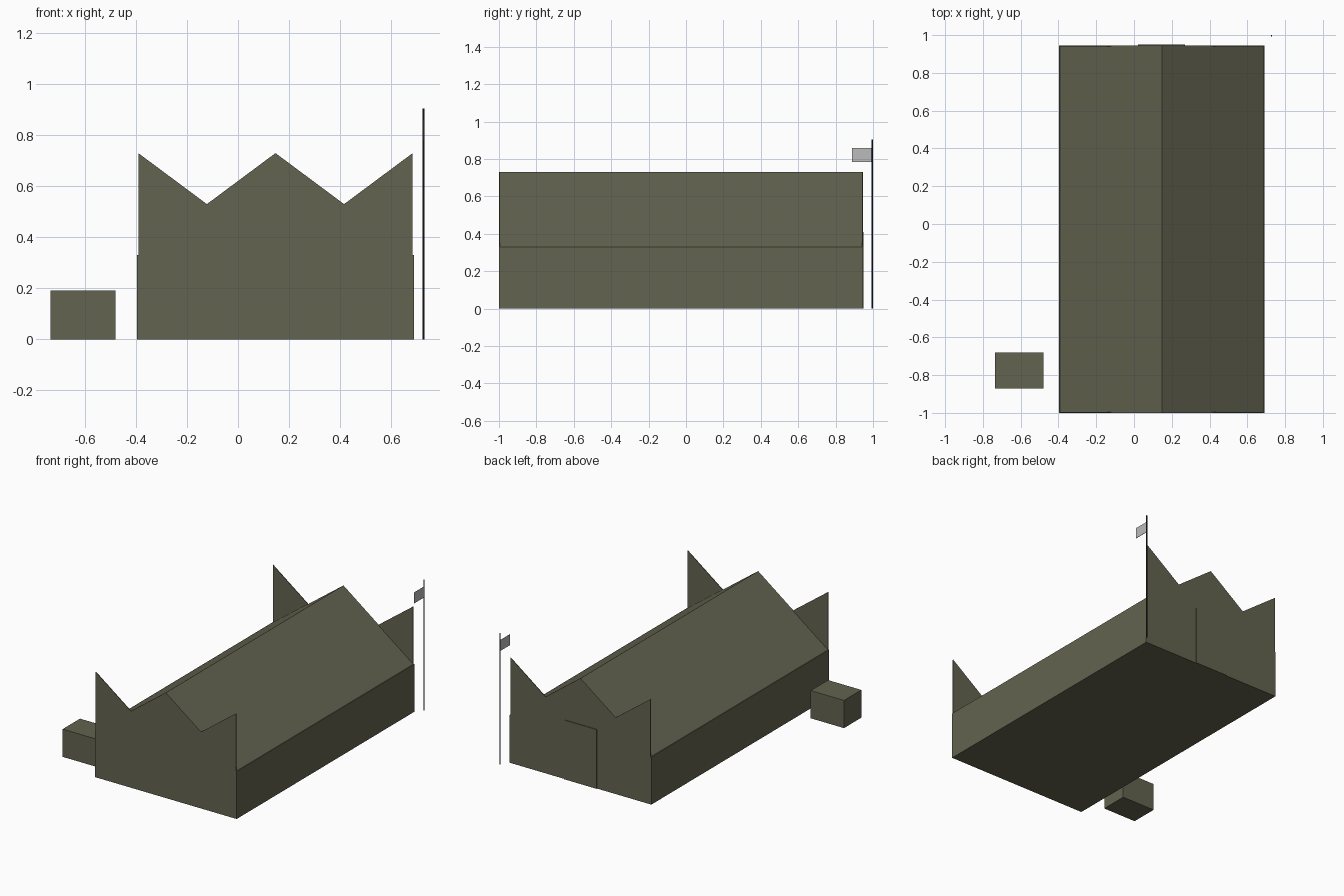
import bpy, bmesh
from mathutils import Vector

cube = bpy.data.objects.get("Cube")
if cube:
    bpy.data.objects.remove(cube, do_unlink=True)


def material(name, colour):
    mat = bpy.data.materials.new(name)
    mat.use_nodes = True
    mat.diffuse_color = (*colour, 1)
    bsdf = next(n for n in mat.node_tree.nodes if n.type == 'BSDF_PRINCIPLED')
    bsdf.inputs["Base Color"].default_value = (*colour, 1)
    return mat


OLIVE = material("olive drab", (0.125, 0.125, 0.08))
GREY = material("flag grey", (0.5, 0.5, 0.5))
BLACK = material("pole black", (0.02, 0.02, 0.02))


def finish(name, bm, mat):
    bmesh.ops.recalc_face_normals(bm, faces=bm.faces)
    mesh = bpy.data.meshes.new(name)
    bm.to_mesh(mesh)
    bm.free()
    mesh.materials.append(mat)
    obj = bpy.data.objects.new(name, mesh)
    bpy.context.collection.objects.link(obj)
    return obj


def extrude_profile(name, points, y0, y1, mat):
    """Extrude an outline in the xz plane from y0 to y1."""
    bm = bmesh.new()
    face = bm.faces.new([bm.verts.new((x, y0, z)) for x, z in points])
    new = bmesh.ops.extrude_face_region(bm, geom=[face])["geom"]
    verts = [v for v in new if isinstance(v, bmesh.types.BMVert)]
    bmesh.ops.translate(bm, verts=verts, vec=Vector((0, y1 - y0, 0)))
    return finish(name, bm, mat)


def box(name, x0, x1, y0, y1, z0, z1, mat):
    outline = [(x0, z0), (x1, z0), (x1, z1), (x0, z1)]
    return extrude_profile(name, outline, y0, y1, mat)


# Hall dimensions
MID, HALF, LIP = 0.147, 0.538, 0.005
EAVE, RIDGE = 0.33, 0.73
VALLEY = (EAVE + RIDGE) / 2
FRONT, BACK = -1.0, 0.945


def mirrored(right_side, centre):
    """Outline from its right half (offsets from the middle) and top point."""
    right = [(MID + d, z) for d, z in right_side]
    left = [(MID - d, z) for d, z in reversed(right_side)]
    return right + [(MID, centre)] + left


# Gabled hall
base = [(HALF + LIP, 0), (HALF + LIP, EAVE)]
hall = mirrored(base + [(HALF, EAVE)], RIDGE)
extrude_profile("hall", hall, FRONT + LIP, BACK - LIP, OLIVE)

# Zigzag end walls standing above the roof slopes
zigzag = mirrored(base + [(HALF, EAVE), (HALF, RIDGE), (HALF / 2, VALLEY)], RIDGE)
extrude_profile("front_wall", zigzag, FRONT, FRONT + LIP, OLIVE)
extrude_profile("back_wall", zigzag, BACK - LIP, BACK, OLIVE)

# Back door panel
box("back_door", 0.02, 0.27, BACK, BACK + LIP, 0, 0.41, OLIVE)

# Small outbuilding
box("outbuilding", -0.735, -0.48, -0.87, -0.68, 0, 0.192, OLIVE)

# Flagpole and flag
bm = bmesh.new()
bmesh.ops.create_cone(bm, cap_ends=True, segments=8, radius1=0.004,
                      radius2=0.004, depth=0.905)
bmesh.ops.translate(bm, verts=bm.verts, vec=Vector((0.728, 0.996, 0.4525)))
finish("flagpole", bm, BLACK)
box("flag", 0.727, 0.729, 0.887, 0.993, 0.783, 0.858, GREY)
